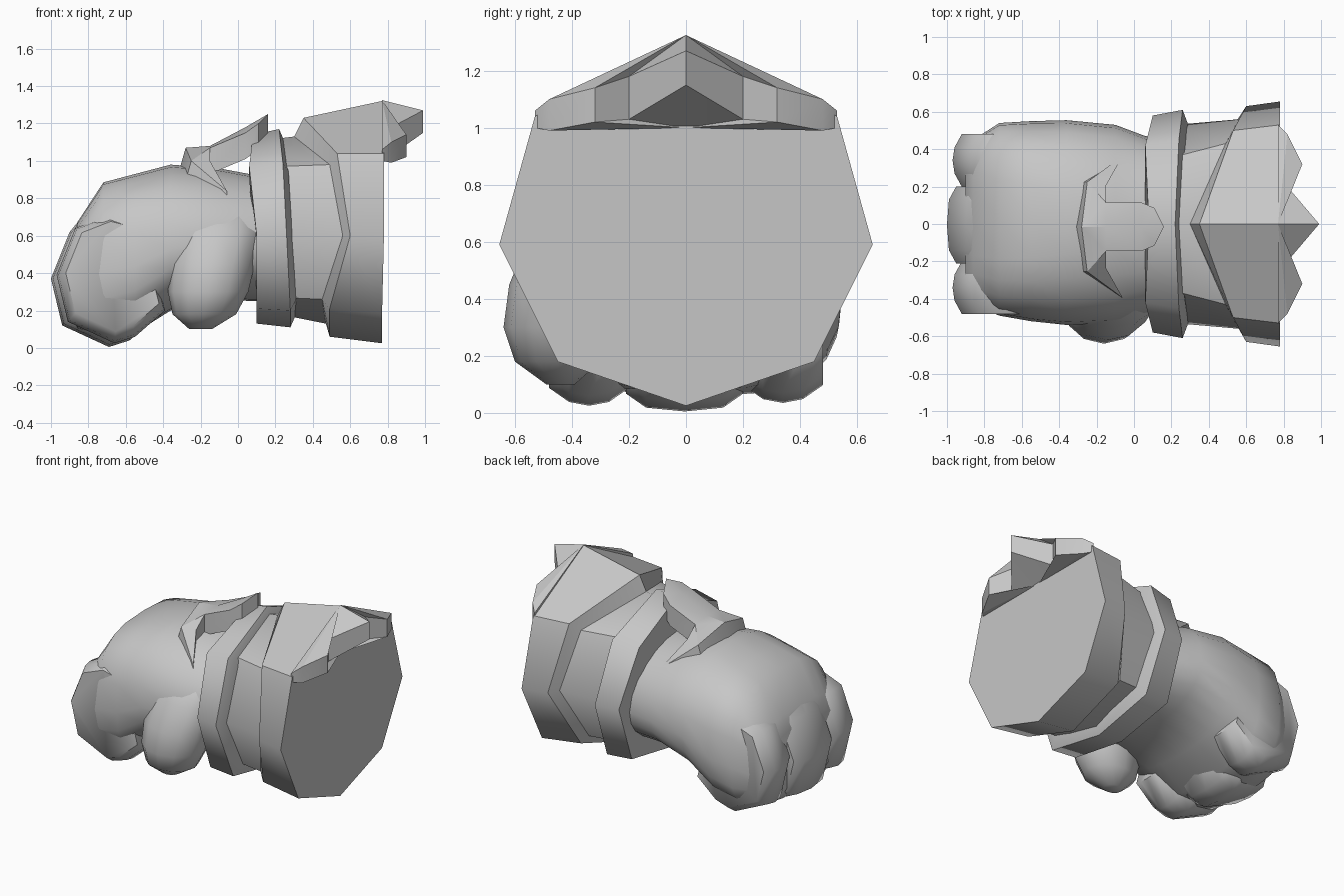
import bpy, bmesh, math

old = bpy.data.objects.get("Cube")
if old:
    bpy.data.objects.remove(old)

metal = bpy.data.materials.new("grey metal")
metal.use_nodes = True
GREY = (0.57, 0.57, 0.57, 1)
metal.diffuse_color = GREY
metal.node_tree.nodes["Principled BSDF"].inputs["Base Color"].default_value = GREY


def make_object(name, bm, angle):
    bmesh.ops.recalc_face_normals(bm, faces=bm.faces)
    mesh = bpy.data.meshes.new(name)
    bm.to_mesh(mesh)
    bm.free()
    mesh.materials.append(metal)
    obj = bpy.data.objects.new(name, mesh)
    bpy.context.collection.objects.link(obj)
    bpy.ops.object.select_all(action="DESELECT")
    obj.select_set(True)
    bpy.context.view_layer.objects.active = obj
    bpy.ops.object.shade_smooth_by_angle(angle=math.radians(angle))
    return obj


def loft(name, rings, angle):
    """Skin closed rings of points and cap both ends."""
    bm = bmesh.new()
    loops = [[bm.verts.new(p) for p in ring] for ring in rings]
    n = len(loops[0])
    for a, b in zip(loops, loops[1:]):
        for i in range(n):
            j = (i + 1) % n
            bm.faces.new((a[i], a[j], b[j], b[i]))
    bm.faces.new(loops[0])
    bm.faces.new(loops[-1])
    return make_object(name, bm, angle)


def octagon(half):
    """Mirror five points, bottom to top, into a full ring."""
    return half + [(x, -y, z) for x, y, z in half[-2:0:-1]]


def inset(half, s, dx):
    return [(x + dx, y * s, 0.63 + (z - 0.63) * s) for x, y, z in half]


# Flared cuff: sleeve, lip and closed end
sleeve = [(.22, 0, .18), (.22, .38, .27), (.22, .53, .6), (.22, .36, .97), (.22, 0, 1.12)]
lip_in = [(.47, 0, .13), (.45, .4, .26), (.56, .56, .6), (.49, .43, .98), (.3, 0, 1.13)]
lip_out = [(.49, 0, .06), (.49, .43, .21), (.6, .63, .6), (.53, .5, 1.04), (.35, 0, 1.23)]
end = [(.77, 0, .025), (.77, .45, .18), (.78, .655, .59), (.78, .53, 1.04), (.77, 0, 1.32)]
loft("cuff", [octagon(r) for r in (sleeve, lip_in, lip_out, end)], 46)

# Wrist band
front = [(.1, 0, .13), (.1, .44, .21), (.1, .58, .6), (.06, .42, .97), (.08, 0, 1.14)]
back = [(.28, 0, .11), (.28, .45, .2), (.26, .61, .6), (.24, .45, .99), (.22, 0, 1.17)]
loft("wrist_band", [octagon(r) for r in
     (inset(front, .84, 0), front, back, inset(back, .87, .03))], 62)

# Pointed crown overhanging the cuff end: plan x, y, upper z, lower z
points = [(.77, .53, 1.06, 1.0), (.82, .48, 1.1, .99), (.9, .32, 1.14, 1.02),
          (.82, .2, 1.18, 1.03), (.99, 0, 1.27, 1.15)]
points += [(x, -y, t, b) for x, y, t, b in points[-2::-1]]
bm = bmesh.new()
upper = [bm.verts.new((x, y, t)) for x, y, t, b in points]
lower = [bm.verts.new((x, y, b)) for x, y, t, b in points]
peak = bm.verts.new((.77, 0, 1.325))
root = bm.verts.new((.77, 0, 1.0))
for i in range(len(points) - 1):
    bm.faces.new((upper[i], upper[i + 1], peak))
    bm.faces.new((lower[i + 1], lower[i], root))
    bm.faces.new((upper[i], lower[i], lower[i + 1], upper[i + 1]))
bm.faces.new((peak, root, lower[0], upper[0]))
bm.faces.new((peak, upper[-1], lower[-1], root))
make_object("cuff_crown", bm, 20)

# Hand body: x, bottom, top, right edge, left edge, squareness
sections = [(-.9, .18, .58, -.38, .4, 2.8), (-.86, .1, .67, -.43, .45, 3),
            (-.72, .06, .885, -.49, .54, 3), (-.55, .08, .93, -.52, .55, 2.7),
            (-.36, .2, .98, -.54, .555, 2.3), (-.1, .27, .96, -.53, .53, 2.1),
            (.06, .25, .93, -.49, .47, 2.1), (.2, .25, .93, -.45, .45, 2.1)]


def hand_ring(x, lo, hi, right, left, power, n=24):
    mid = lo + .42 * (hi - lo)
    ring = []
    for i in range(n):
        a = math.tau * i / n
        c, s = (math.copysign(abs(v) ** (2 / power), v) for v in (math.cos(a), math.sin(a)))
        y = (left + right) / 2 + c * (left - right) / 2
        ring.append((x, y, mid + s * (hi - mid if s > 0 else mid - lo)))
    return ring


loft("hand", [hand_ring(*s) for s in sections], 70)

# Three curled fingers, a side profile swept across each finger's width
profile = [(-.6, .84), (-.72, .87), (-.9, .62), (-1, .37), (-.94, .12), (-.69, .005),
           (-.58, .04), (-.42, .18), (-.5, .5)]
# Each finger: right edge, left edge, setback, lift, knuckle drop
fingers = {"right_finger": (-.48, -.2, .03, .02, .18), "middle_finger": (-.21, .2, 0, 0, .03),
           "left_finger": (.2, .48, .03, .03, .18)}
for name, (y0, y1, dx, dz, drop) in fingers.items():
    rings = []
    for y, s in ((y0, .86), (y0 + .07, .97), ((y0 + y1) / 2, 1), (y1 - .07, .97), (y1, .86)):
        rings.append([(-.65 + (x + .65) * s + dx, y,
                       .45 + (z - (drop if z > .8 else 0) - .45) * s + dz)
                      for x, z in profile])
    loft(name, rings, 60)

# Thumb: height, centre x, centre y, radius x, radius y
thumb = [(.8, -.1, -.3, .2, .1), (.62, -.11, -.38, .24, .17), (.45, -.14, -.43, .23, .19),
         (.3, -.16, -.45, .215, .19), (.18, -.18, -.45, .17, .15), (.1, -.2, -.44, .06, .05)]
loft("thumb", [[(cx + rx * math.cos(math.tau * i / 12), cy + ry * math.sin(math.tau * i / 12), z)
                for i in range(12)] for z, cx, cy, rx, ry in thumb], 70)

# Anchor-shaped plate on the back of the hand, one half mirrored
verts = [(-.28, 0, 1.07), (-.25, .24, 1.0), (-.06, .38, .84), (-.15, .22, 1.0),
         (-.15, .13, 1.07), (-.15, 0, 1.08), (.04, .13, 1.15), (.04, 0, 1.18),
         (.11, .1, 1.2), (.16, 0, 1.25)]
bm = bmesh.new()
v = [bm.verts.new(p) for p in verts]
for face in ((0, 1, 4, 5), (1, 3, 4), (1, 2, 3), (5, 4, 6, 7), (7, 6, 8, 9)):
    bm.faces.new([v[i] for i in face])
copy = bmesh.ops.duplicate(bm, geom=bm.verts[:] + bm.edges[:] + bm.faces[:])["geom"]
for g in copy:
    if isinstance(g, bmesh.types.BMVert):
        g.co.y *= -1
bmesh.ops.reverse_faces(bm, faces=[g for g in copy if isinstance(g, bmesh.types.BMFace)])
bmesh.ops.remove_doubles(bm, verts=bm.verts, dist=.001)
# Thicken the plate downwards, thinner at the arm tips and flared at the front
base = bmesh.ops.extrude_face_region(bm, geom=bm.faces[:], use_keep_orig=True)["geom"]
for g in base:
    if isinstance(g, bmesh.types.BMVert):
        g.co.z -= .08 if abs(g.co.y) > .3 else .14
        g.co.x -= .04 if g.co.x < -.2 else 0
bmesh.ops.translate(bm, verts=bm.verts, vec=(0, -.015, 0))
make_object("hand_plate", bm, 25)
